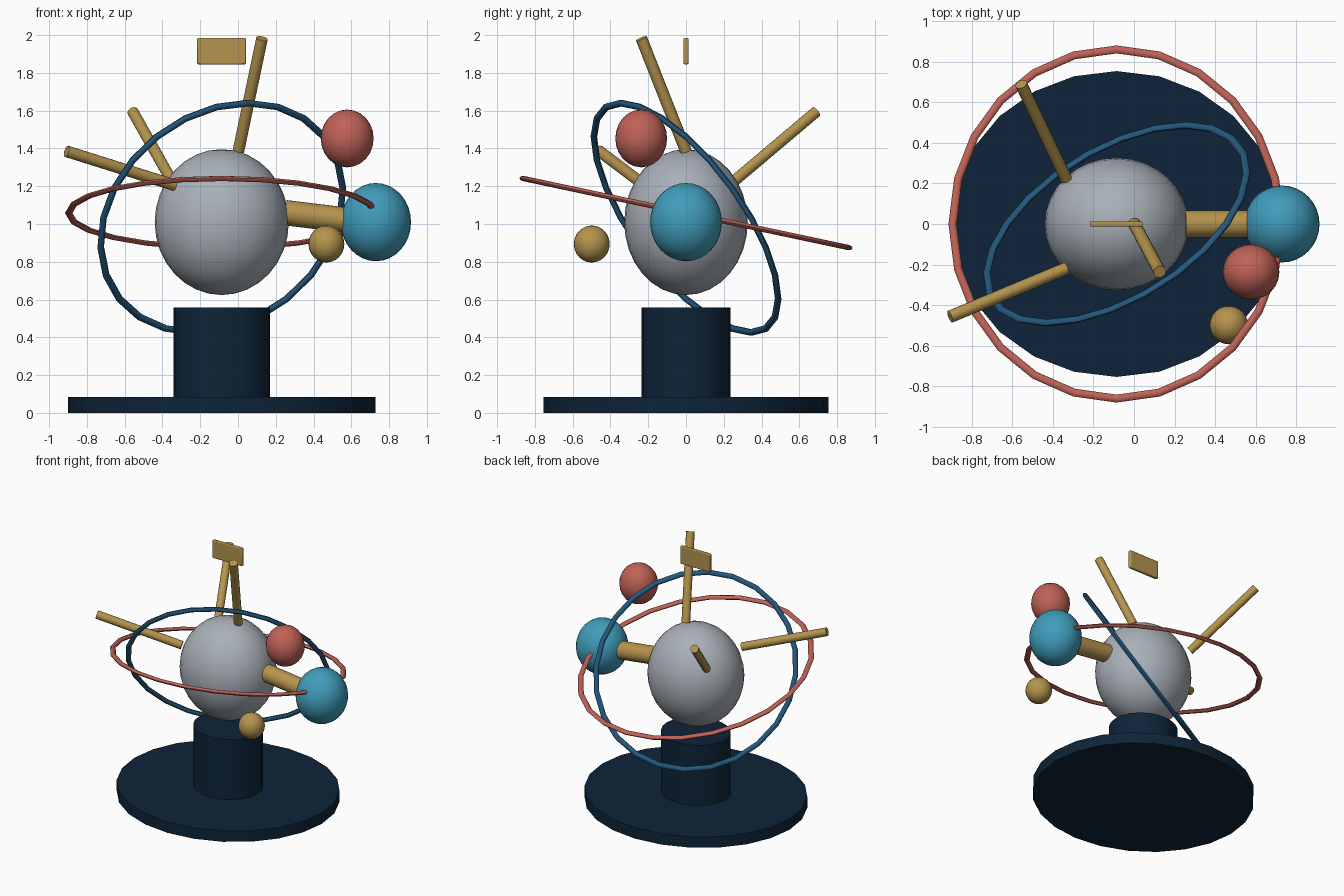
import bpy, bmesh, math
from mathutils import Vector

if "Cube" in bpy.data.objects:
    bpy.data.objects.remove(bpy.data.objects["Cube"])


def material(name, hex_code):
    channels = [int(hex_code[i:i + 2], 16) / 255 for i in (0, 2, 4)]
    linear = [c / 12.92 if c <= 0.04045 else ((c + 0.055) / 1.055) ** 2.4 for c in channels]
    mat = bpy.data.materials.new(name)
    mat.diffuse_color = (*linear, 1)
    mat.use_nodes = True
    mat.node_tree.nodes["Principled BSDF"].inputs["Base Color"].default_value = mat.diffuse_color
    return mat


navy = material("navy", "0d2438")
blue = material("blue", "24597f")
red = material("coral red", "bf6256")
gold = material("gold", "b5944d")
teal = material("teal", "409cbb")
grey = material("grey", "a9b0b8")


def finish(name, mat):
    ob = bpy.context.object
    ob.name = name
    ob.data.materials.append(mat)
    bpy.ops.object.shade_smooth_by_angle(angle=math.radians(35))
    return ob


def ball(name, mat, centre, radii, segments=32):
    bpy.ops.mesh.primitive_uv_sphere_add(segments=segments, ring_count=segments // 2,
                                         radius=1, location=centre)
    bpy.context.object.scale = radii
    return finish(name, mat)


def drum(name, mat, rx, ry, z0, z1):
    bpy.ops.mesh.primitive_cylinder_add(vertices=24, radius=1, depth=1,
                                        location=(CX, 0, (z0 + z1) / 2))
    bpy.context.object.scale = (rx, ry, z1 - z0)
    return finish(name, mat)


def rod(name, mat, start, end, radius):
    a, b = Vector(start), Vector(end)
    bpy.ops.mesh.primitive_cylinder_add(vertices=16, radius=radius, depth=(b - a).length,
                                        location=(a + b) / 2)
    bpy.context.object.rotation_euler = (b - a).to_track_quat('Z', 'Y').to_euler()
    return finish(name, mat)


def orbit(name, mat, centre, axis_a, axis_b, wide, thick, steps=24, sides=8):
    """Closed tube along the ellipse centre + a cos t + b sin t."""
    c, a, b = Vector(centre), Vector(axis_a), Vector(axis_b)
    normal = a.cross(b).normalized()
    bm = bmesh.new()
    loops = []
    for i in range(steps):
        t = math.tau * i / steps
        p = c + a * math.cos(t) + b * math.sin(t)
        out = (b * math.cos(t) - a * math.sin(t)).cross(normal).normalized()
        loops.append([bm.verts.new(p + out * wide * math.cos(math.tau * j / sides)
                                   + normal * thick * math.sin(math.tau * j / sides))
                      for j in range(sides)])
    for i in range(steps):
        l0, l1 = loops[i], loops[(i + 1) % steps]
        for j in range(sides):
            k = (j + 1) % sides
            bm.faces.new((l0[j], l1[j], l1[k], l0[k]))
    bmesh.ops.recalc_face_normals(bm, faces=bm.faces)
    mesh = bpy.data.meshes.new(name)
    bm.to_mesh(mesh)
    bm.free()
    ob = bpy.data.objects.new(name, mesh)
    bpy.context.collection.objects.link(ob)
    bpy.ops.object.select_all(action='DESELECT')
    ob.select_set(True)
    bpy.context.view_layer.objects.active = ob
    ob.data.materials.append(mat)
    bpy.ops.object.shade_smooth_by_angle(angle=math.radians(50))
    return ob


CX = -0.086  # axis of the stand

# Stand
drum("base_disc", navy, 0.815, 0.755, 0, 0.085)
drum("column", navy, 0.255, 0.235, 0.08, 0.558)

# Globes
ball("main_globe", grey, (CX, 0, 1.01), (0.355, 0.327, 0.386))
ball("teal_globe", teal, (0.73, 0, 1.01), (0.186, 0.19, 0.207))
ball("red_globe", red, (0.578, -0.237, 1.453), (0.14, 0.137, 0.153), 24)
ball("gold_globe", gold, (0.468, -0.499, 0.894), (0.095, 0.095, 0.098), 24)

# Orbit rings
orbit("red_ring", red, (CX, 0, 1.058), (0.81, 0, 0), (0, 0.862, -0.183), 0.02, 0.014)
orbit("blue_ring", blue, (CX, 0, 1.033), (0.626, 0.345, 0), (0.14, -0.345, 0.607), 0.019, 0.016)

# Rods
rod("globe_arm", gold, (0.25, 0, 1.06), (0.70, 0, 1.005), 0.067)
rod("back_rod", gold, (-0.335, 0.222, 1.2), (-0.557, 0.69, 1.595), 0.03)
rod("left_rod", gold, (-0.335, -0.219, 1.205), (-0.908, -0.458, 1.385), 0.031)
rod("top_rod", gold, (0.002, 0, 1.385), (0.127, -0.236, 1.982), 0.031)

# Floating plate
bpy.ops.mesh.primitive_cube_add(size=1, location=(-0.087, 0, 1.915))
plate = bpy.context.object
plate.scale = (0.258, 0.026, 0.14)
bpy.ops.object.transform_apply(location=False, rotation=False, scale=True)
finish("plate", gold)
bevel = plate.modifiers.new("bevel", 'BEVEL')
bevel.width = 0.006
bevel.segments = 2
